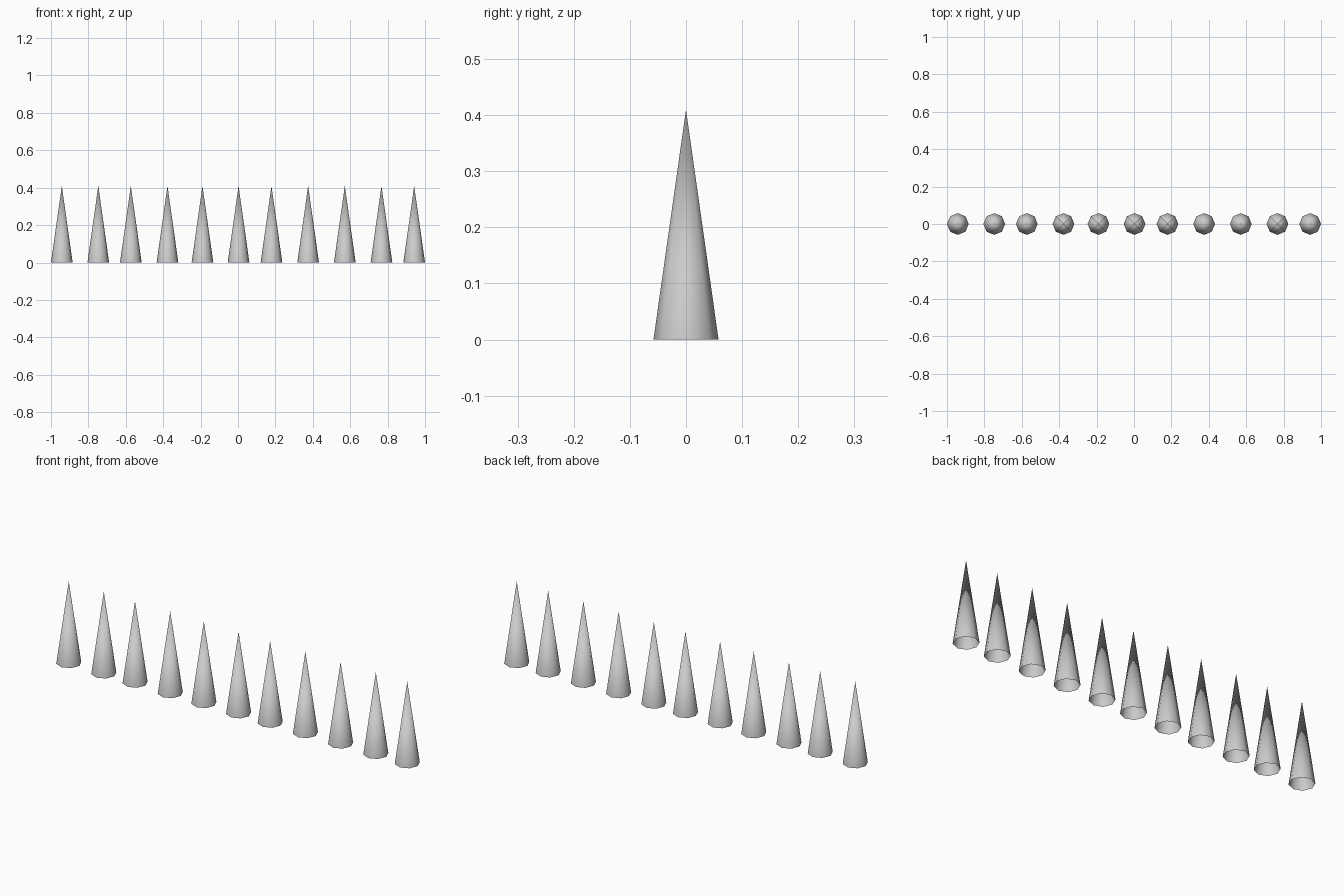
import bpy

if "Cube" in bpy.data.objects:
    bpy.data.objects.remove(bpy.data.objects["Cube"])

RADIUS = 0.058
HEIGHT = 0.41
SPIKE_X = [-0.942, -0.747, -0.573, -0.377, -0.19, 0.003,
           0.179, 0.375, 0.571, 0.767, 0.942]


def add_spike(index, x):
    # Eight-sided hollow cone, open underneath, smooth shaded to the tip
    bpy.ops.mesh.primitive_cone_add(
        vertices=8, radius1=RADIUS, radius2=0, depth=HEIGHT,
        end_fill_type='NOTHING', location=(x, 0, HEIGHT / 2))
    spike = bpy.context.object
    spike.name = f"spike_{index:02d}"
    bpy.ops.object.shade_smooth()


# Row of spikes
for i, x in enumerate(SPIKE_X, 1):
    add_spike(i, x)
